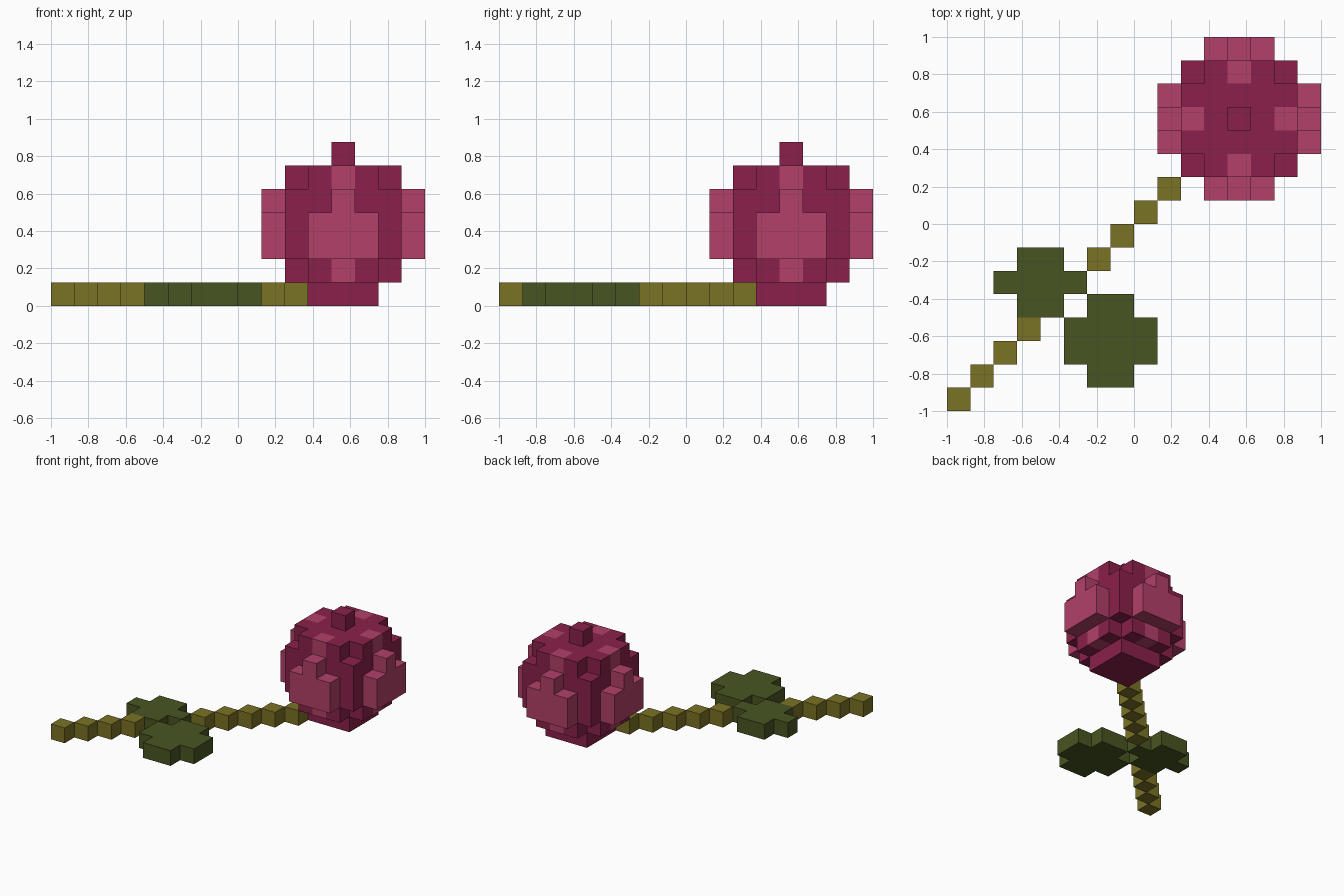
import bpy, bmesh
from mathutils import Vector

if "Cube" in bpy.data.objects:
    bpy.data.objects.remove(bpy.data.objects["Cube"], do_unlink=True)

UNIT = 0.125                      # edge of one block
ORIGIN = Vector((-1, -1, 0))      # low corner of block (0, 0, 0)
BUD = 12                          # bud centre column, in x and y


def make_material(name, rgb):
    mat = bpy.data.materials.new(name)
    mat.use_nodes = True
    color = (*rgb, 1)
    mat.diffuse_color = color
    mat.node_tree.nodes["Principled BSDF"].inputs["Base Color"].default_value = color
    return mat


crimson = make_material("crimson", (0.254, 0.015, 0.069))
pink = make_material("pink", (0.445, 0.051, 0.138))
olive = make_material("olive", (0.195, 0.168, 0.018))
green = make_material("leaf green", (0.065, 0.089, 0.016))


def block(xs, ys, zs):
    """Cells of a box, each range given as (first, last)."""
    spans = [range(a, b + 1) for a, b in (xs, ys, zs)]
    return {(x, y, z) for x in spans[0] for y in spans[1] for z in spans[2]}


def axis(i, sign=1):
    v = Vector((0, 0, 0))
    v[i] = sign
    return v


def build(name, cells, mat, filled):
    """Make the outer skin of a set of blocks, leaving out hidden faces."""
    bm = bmesh.new()
    for cell in sorted(cells):
        centre = Vector(cell) + Vector((0.5, 0.5, 0.5))
        for i in range(3):
            for sign in (-1, 1):
                n, u, v = axis(i, sign), axis((i + 1) % 3), axis((i + 2) % 3, sign)
                if tuple(int(c) for c in Vector(cell) + n) in filled:
                    continue
                corners = (-u - v, u - v, u + v, v - u)
                bm.faces.new([bm.verts.new(ORIGIN + UNIT * (centre + (n + c) / 2))
                              for c in corners])
    bmesh.ops.remove_doubles(bm, verts=bm.verts, dist=0.001)
    mesh = bpy.data.meshes.new(name)
    bm.to_mesh(mesh)
    bm.free()
    mesh.materials.append(mat)
    obj = bpy.data.objects.new(name, mesh)
    bpy.context.collection.objects.link(obj)


parts = []

# Stem: a diagonal chain of blocks, broken by the leaf
parts.append(("lower_stem", {(i, i, 0) for i in range(4)}, olive))
parts.append(("upper_stem", {(i, i, 0) for i in range(6, 11)}, olive))

# Leaves: two flat crosses
parts.append(("left_leaf", block((5, 8), (2, 3), (0, 0)) | block((6, 7), (1, 4), (0, 0)), green))
parts.append(("right_leaf", block((3, 4), (4, 6), (0, 0)) | block((2, 5), (5, 5), (0, 0)), green))

# Petals: one outline, turned to the four sides of the bud
petal = block((-1, 1), (-3, -3), (2, 3)) | {(0, -3, 4), (0, -2, 1), (0, -2, 5)}
petal_cells = set()
for side in ("front", "right_side", "back", "left_side"):
    cells = {(BUD + x, BUD + y, z) for x, y, z in petal}
    parts.append((side + "_petal", cells, pink))
    petal_cells |= cells
    petal = {(y, -x, z) for x, y, z in petal}

# Bud: a block ball with its edges stepped in, a base and a tip
wide, narrow = (BUD - 2, BUD + 2), (BUD - 1, BUD + 1)
bud = block(wide, wide, (2, 4)) | block(wide, narrow, (1, 5)) | block(narrow, wide, (1, 5))
parts.append(("bud", bud - petal_cells, crimson))
parts.append(("bud_base", block(narrow, narrow, (0, 0)), crimson))
parts.append(("bud_tip", {(BUD, BUD, 6)}, crimson))

filled = set().union(*(cells for _, cells, _ in parts))
for name, cells, mat in parts:
    build(name, cells, mat, filled)
